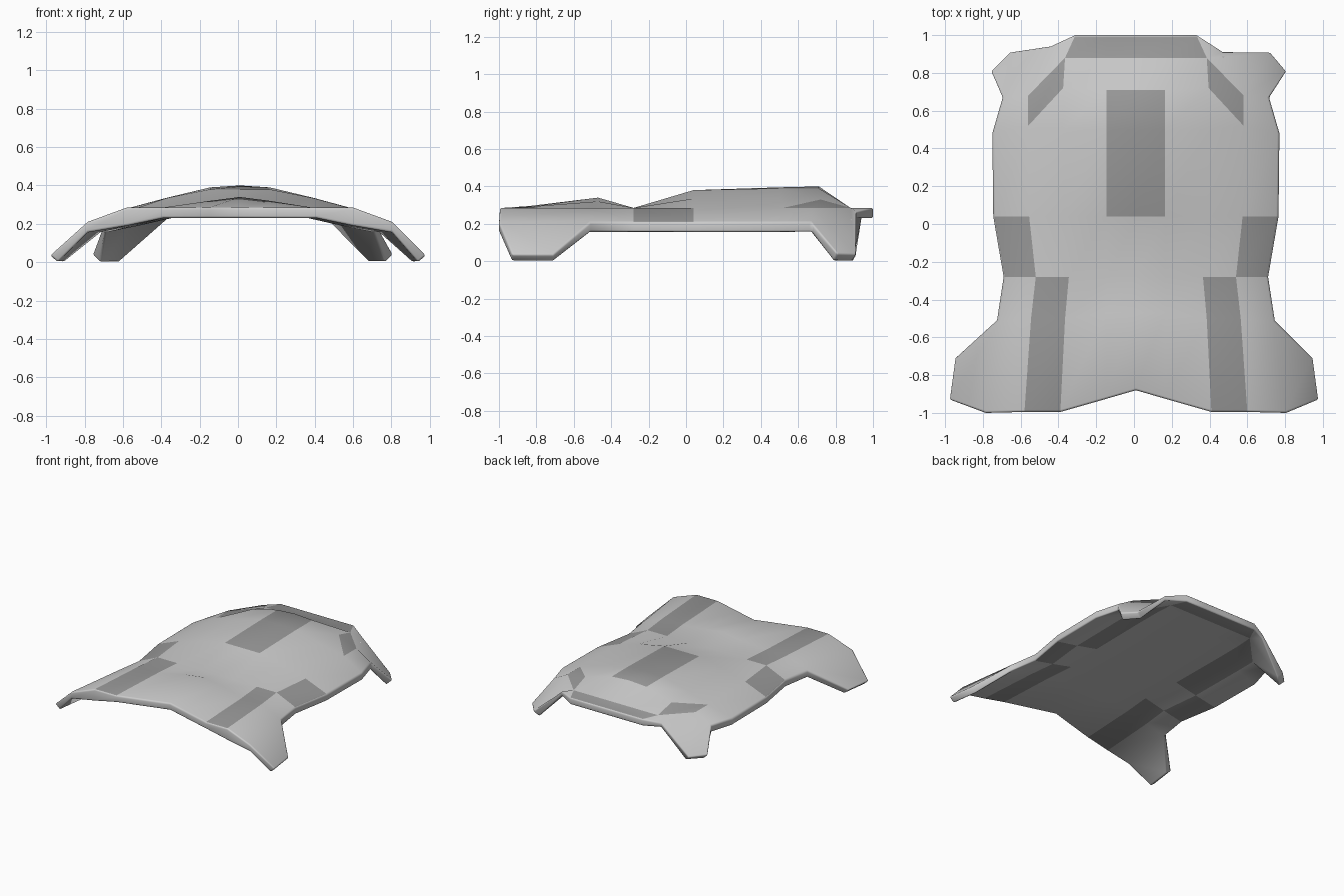
import bpy, bmesh

if "Cube" in bpy.data.objects:
    bpy.data.objects.remove(bpy.data.objects["Cube"])

def material(name, v):
    m = bpy.data.materials.new(name)
    m.diffuse_color = (v, v, v, 1)
    m.use_nodes = True
    m.node_tree.nodes["Principled BSDF"].inputs["Base Color"].default_value = m.diffuse_color
    return m

dark, grey = material("dark_patch", 0.32), material("shell_grey", 0.8)

# Half cross-sections from front to back, centre line out to the edge
rows = [
    [(0, -.88, .285), (.155, -.925, .285), (.40, -.995, .285), (.59, -.995, .285), (.795, -1, .21)],
    [(0, -.47, .34), (.155, -.47, .32), (.375, -.50, .285), (.555, -.50, .285), (.735, -.51, .21)],
    [(0, -.28, .285), (.155, -.28, .285), (.355, -.28, .285), (.53, -.28, .285), (.70, -.28, .21)],
    [(0, .04, .38), (.155, .04, .38), (.38, .04, .335), (.565, .04, .285), (.755, .04, .21)],
    [(0, .50, .395), (.155, .50, .39), (.385, .50, .335), (.57, .52, .285), (.76, .48, .21)],
    [(0, .71, .40), (.155, .71, .39), (.385, .72, .33), (.57, .68, .285), (.705, .67, .21)],
    [(0, .88, .285), (.155, .88, .285), (.375, .88, .285)],
    [(0, 1, .285), (.155, 1, .285), (.32, 1, .285)],
]
PATCHES = {(3, 0), (4, 0), (2, 3), (0, 2), (1, 2), (6, 0), (6, 1)}
SHIFT = .01

bm = bmesh.new()
for s in (1, -1):
    def vert(p):
        return bm.verts.new((p[0] * s + SHIFT, p[1], p[2]))

    def face(vs, patch=False):
        f = bm.faces.new(vs if s > 0 else vs[::-1])
        f.material_index = 0 if patch else 1

    g = [[vert(p) for p in r] for r in rows]

    # Shell panels
    for j in range(7):
        for i in range(4):
            if i + 1 < min(len(g[j]), len(g[j + 1])) and (j, i) != (4, 2):
                face([g[j][i], g[j][i + 1], g[j + 1][i + 1], g[j + 1][i]], (j, i) in PATCHES)
    face([g[4][2], g[4][3], g[5][2]])
    face([g[5][2], g[4][3], g[5][3], g[6][2]], True)

    # Front leg flap
    tip_a = vert((.98 - SHIFT * s, -.93, .035))
    tip_b = vert((.95 - SHIFT * s, -.71, .035))
    face([g[0][4], tip_a, tip_b, g[1][4]])

    # Back foot, slightly different on each side
    if s > 0:
        notch, inner, outer = (.46, .91, .265), (.715, .91, .035), (.80, .81, .04)
    else:
        notch, inner, outer = (.45, .94, .265), (.67, .91, .035), (.77, .81, .04)
    notch, inner, outer = vert(notch), vert(inner), vert(outer)
    face([g[5][3], g[5][4], outer, inner])
    face([g[6][2], g[5][3], inner, notch])
    face([g[7][2], g[6][2], notch])

bmesh.ops.remove_doubles(bm, verts=bm.verts, dist=.0001)

# Flat underside: copy the top, level it and close the rim
top_edges = [(e.verts[0], e.verts[1], e.link_loops[0].vert) for e in bm.edges if e.is_boundary]
low = {}
for v in list(bm.verts):
    x, y, z = v.co
    side = 1 if x > 0 else -1
    if z < .1:
        low[v] = bm.verts.new((x - .04 * side, y - (.02 if y > 0 else 0), 0))
    elif z < .25:
        low[v] = bm.verts.new((x, y, .155))
    else:
        low[v] = bm.verts.new((x, y, .19 if .51 < abs(x - SHIFT) < .61 else .23))
for f in list(bm.faces):
    nf = bm.faces.new([low[v] for v in reversed(f.verts)])
    c = f.calc_center_median()
    belly = 0 < c.y < .68 and abs(c.x) < .6
    side_strip = .38 < abs(c.x) < .55 and c.y < .6
    nf.material_index = (0 if side_strip else 1) if belly else f.material_index
for a, b, start in top_edges:
    if start is not a:
        a, b = b, a
    bm.faces.new([b, a, low[a], low[b]]).material_index = 1
bmesh.ops.recalc_face_normals(bm, faces=bm.faces)
for f in bm.faces:
    f.smooth = True

me = bpy.data.meshes.new("shell")
bm.to_mesh(me)
bm.free()
me.materials.append(dark)
me.materials.append(grey)
shell = bpy.data.objects.new("shell", me)
bpy.context.collection.objects.link(shell)

# Rounded rim
bev = shell.modifiers.new("rim", 'BEVEL')
bev.width = .015
bev.segments = 3
bev.limit_method = 'ANGLE'
bev.angle_limit = 1.0
